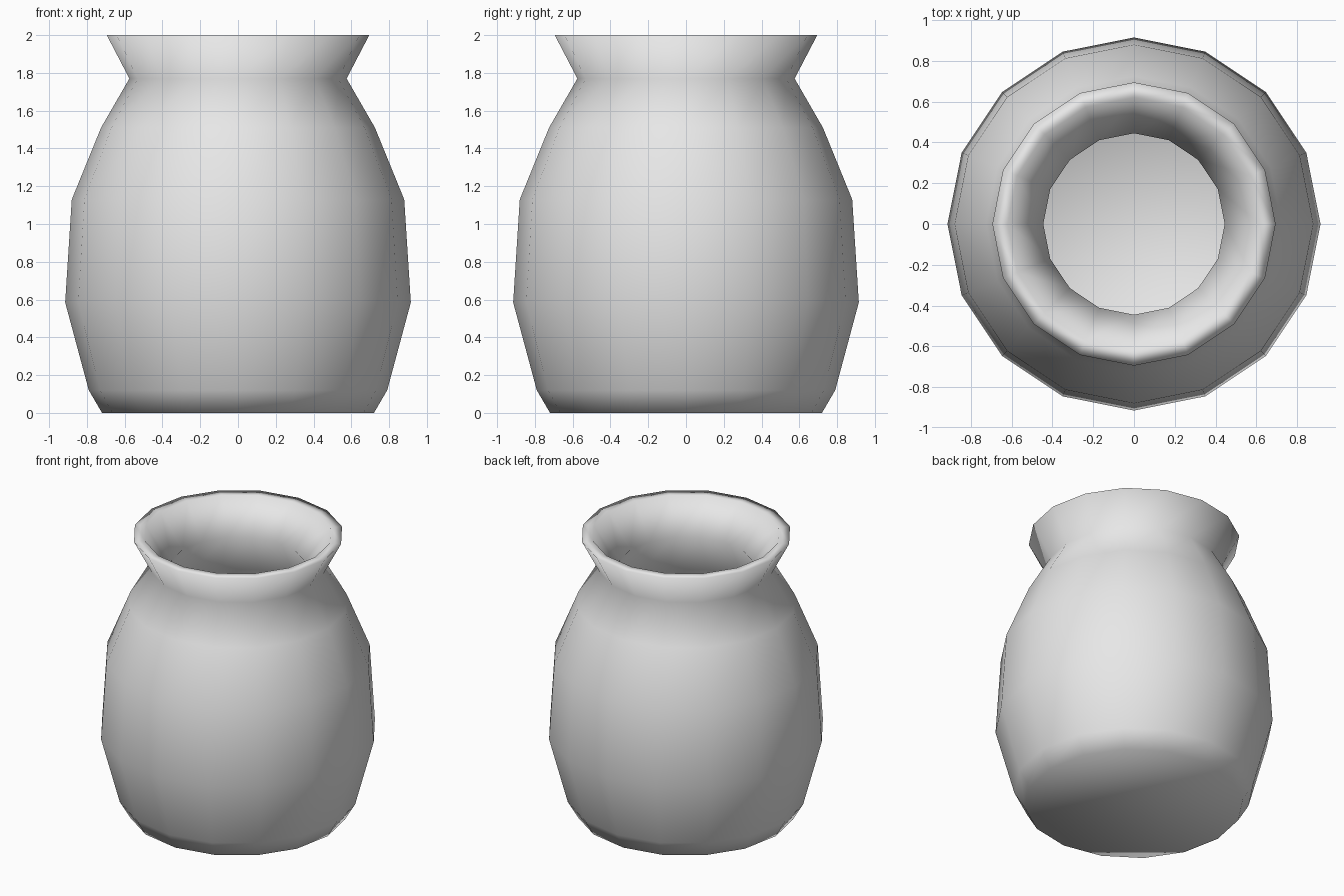
import bpy
import bmesh
from math import cos, sin, tau

cube = bpy.data.objects.get("Cube")
if cube:
    bpy.data.objects.remove(cube, do_unlink=True)

SIDES = 16

# Radius and height, from the base up the outside and down the inside
OUTER = [(0.72, 0), (0.79, 0.12), (0.915, 0.585), (0.88, 1.13),
         (0.725, 1.51), (0.575, 1.77), (0.695, 2)]
INNER = [(0.62, 2), (0.445, 1.77), (0.62, 1.46), (0.77, 1.1),
         (0.8, 0.59), (0.69, 0.2), (0.62, 0.12)]


def clay_material():
    mat = bpy.data.materials.new("light_grey_clay")
    colour = (0.8, 0.8, 0.8, 1)
    mat.use_nodes = True
    mat.diffuse_color = colour
    mat.node_tree.nodes["Principled BSDF"].inputs["Base Color"].default_value = colour
    return mat


def lathe(name, profile, mat):
    """Turn a closed-ended profile around the z axis."""
    bm = bmesh.new()
    rings = []
    for r, z in profile:
        rings.append([bm.verts.new((r * cos(tau * i / SIDES), r * sin(tau * i / SIDES), z))
                      for i in range(SIDES)])
    for low, high in zip(rings, rings[1:]):
        for i in range(SIDES):
            j = (i + 1) % SIDES
            bm.faces.new((low[i], low[j], high[j], high[i]))
    # Underside and inner floor
    bm.faces.new(rings[0][::-1])
    bm.faces.new(rings[-1])
    for face in bm.faces:
        face.smooth = True
    mesh = bpy.data.meshes.new(name)
    bm.to_mesh(mesh)
    bm.free()
    mesh.materials.append(mat)
    obj = bpy.data.objects.new(name, mesh)
    bpy.context.collection.objects.link(obj)
    return obj


# Hollow pot with a flared neck
lathe("pot", OUTER + INNER, clay_material())
